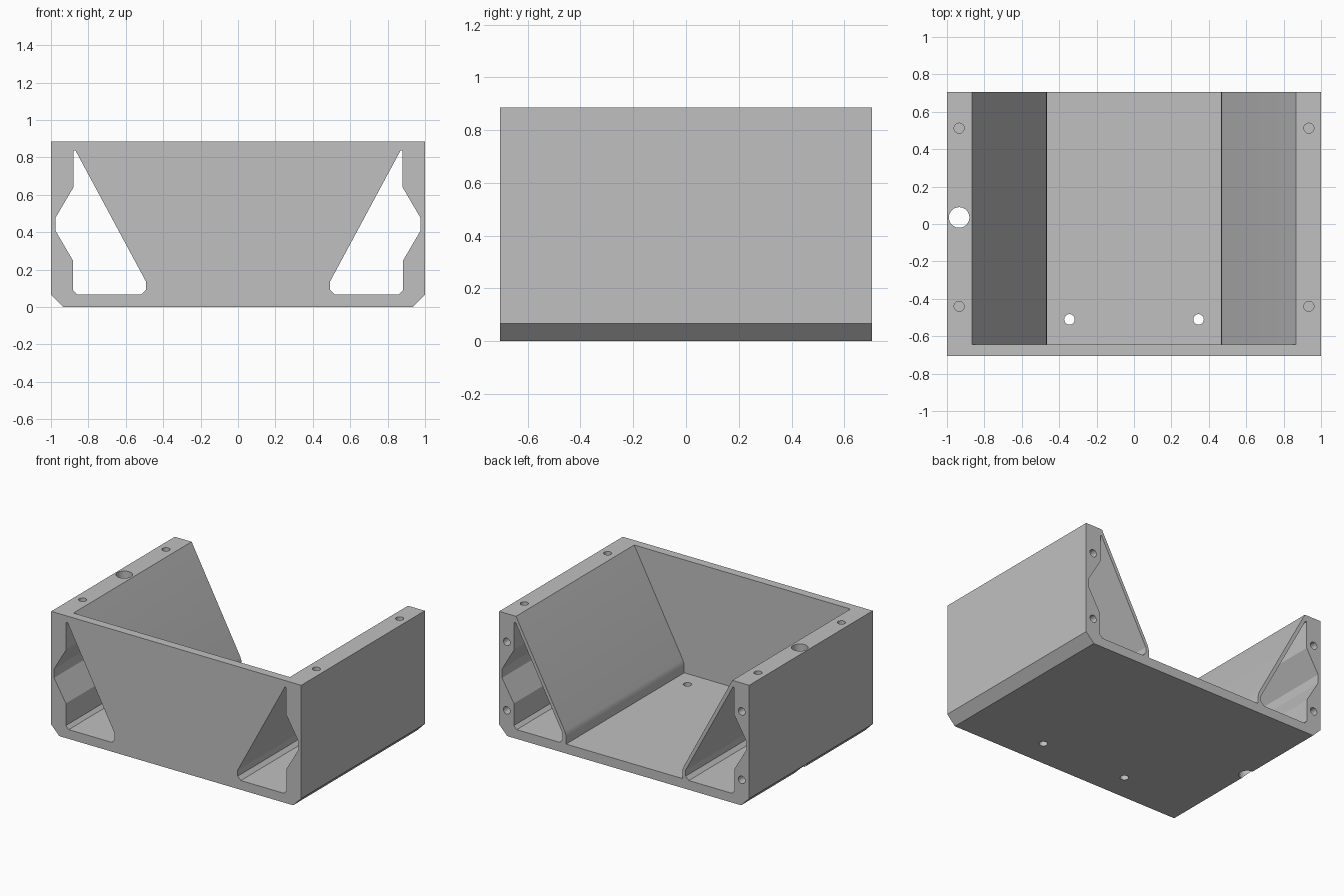
import bpy, bmesh
from mathutils import Matrix, Vector

cube = bpy.data.objects.get("Cube")
if cube:
    bpy.data.objects.remove(cube)

HALF_Y, TOP = 0.706, 0.885

grey = bpy.data.materials.new("light grey")
grey.use_nodes = True
colour = (0.53, 0.53, 0.53, 1)
grey.diffuse_color = colour
grey.node_tree.nodes["Principled BSDF"].inputs["Base Color"].default_value = colour


def finish(name, bm):
    bmesh.ops.recalc_face_normals(bm, faces=bm.faces)
    mesh = bpy.data.meshes.new(name)
    bm.to_mesh(mesh)
    bm.free()
    mesh.materials.append(grey)
    obj = bpy.data.objects.new(name, mesh)
    bpy.context.collection.objects.link(obj)
    return obj


def prism(name, profile, y0, y1):
    """Extrude an x-z profile along y."""
    bm = bmesh.new()
    face = bm.faces.new([bm.verts.new((x, y0, z)) for x, z in profile])
    new = bmesh.ops.extrude_face_region(bm, geom=[face])["geom"]
    verts = [v for v in new if isinstance(v, bmesh.types.BMVert)]
    bmesh.ops.translate(bm, vec=(0, y1 - y0, 0), verts=verts)
    return finish(name, bm)


def rod(name, start, end, radius):
    """Round cutter between two points."""
    a, b = Vector(start), Vector(end)
    turn = (b - a).to_track_quat('Z', 'Y').to_matrix().to_4x4()
    bm = bmesh.new()
    bmesh.ops.create_cone(bm, cap_ends=True, segments=32, radius1=radius,
                          radius2=radius, depth=(b - a).length,
                          matrix=Matrix.Translation((a + b) / 2) @ turn)
    return finish(name, bm)


def mirrored(half):
    return half + [(-x, z) for x, z in reversed(half)]


# Solid block with chamfered lower edges
body = prism("tray_body", mirrored([(0.935, 0), (1, 0.066), (1, TOP)]), -HALF_Y, HALF_Y)

# Sloped trough, open at the back, with rounded lower slopes
trough = mirrored([(0.465, 0.068), (0.465, 0.11), (0.468, 0.135), (0.477, 0.16), (0.927, 1)])
cutters = [prism("trough_cutter", trough, -0.644, 1)]

# Side channel with a notch in the outer wall, running front to back
channel = [(0.88, 0.837), (0.869, 0.837), (0.492, 0.136), (0.492, 0.092),
           (0.517, 0.067), (0.86, 0.067), (0.883, 0.09), (0.883, 0.25),
           (0.977, 0.41), (0.977, 0.475), (0.88, 0.64)]

for side in (-1, 1):
    cutters.append(prism("channel_cutter", [(side * x, z) for x, z in channel], -1, 1))
    # Blind screw holes in the wall tops and back ends
    for y in (-0.44, 0.512):
        cutters.append(rod("top_hole_cutter", (side * 0.935, y, TOP - 0.2),
                           (side * 0.935, y, 1), 0.027))
    for z in (0.185, 0.68):
        cutters.append(rod("back_hole_cutter", (side * 0.94, HALF_Y - 0.15, z),
                           (side * 0.94, 1, z), 0.027))
    # Through holes in the floor
    cutters.append(rod("floor_hole_cutter", (side * 0.345, -0.51, -0.1),
                       (side * 0.345, -0.51, 0.3), 0.028))

# Large through hole in the right wall
cutters.append(rod("cable_hole_cutter", (-0.935, 0.035, -0.1), (-0.935, 0.035, 1), 0.055))

# Cut everything out of the block
bpy.context.view_layer.objects.active = body
body.select_set(True)
for cutter in cutters:
    mod = body.modifiers.new("cut", 'BOOLEAN')
    mod.operation, mod.solver, mod.object = 'DIFFERENCE', 'EXACT', cutter
    bpy.ops.object.modifier_apply(modifier=mod.name)
    bpy.data.objects.remove(cutter)

bpy.ops.object.shade_smooth_by_angle(angle=0.4)
